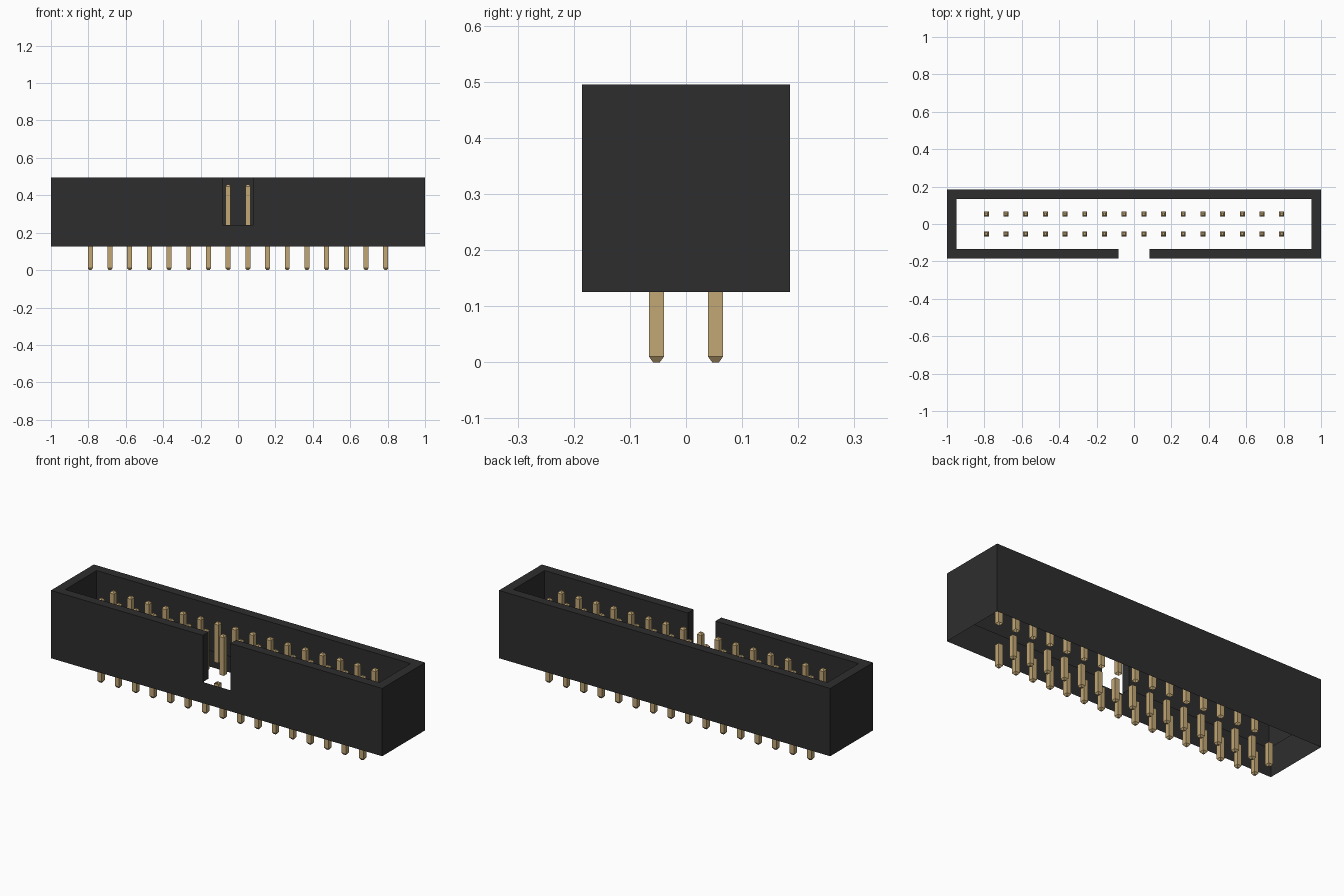
import bpy
import bmesh

OUT_X, OUT_Y = 1.0, 0.185      # outer half sizes
IN_X, IN_Y = 0.948, 0.135      # cavity half sizes
NOTCH = 0.083                  # half width of the key slot
BASE, FLOOR, TOP = 0.125, 0.24, 0.495
PIN, TIP, CHAMFER = 0.0132, 0.006, 0.01
PITCH, COLUMNS = 0.1053, 16

cube = bpy.data.objects.get("Cube")
if cube:
    bpy.data.objects.remove(cube, do_unlink=True)


def make_material(name, colour, roughness):
    mat = bpy.data.materials.new(name)
    mat.use_nodes = True
    mat.diffuse_color = colour
    bsdf = mat.node_tree.nodes["Principled BSDF"]
    bsdf.inputs["Base Color"].default_value = colour
    bsdf.inputs["Roughness"].default_value = roughness
    return mat


def rectangle(hx, hy, cx=0, cy=0):
    return [(cx - hx, cy - hy), (cx + hx, cy - hy), (cx + hx, cy + hy), (cx - hx, cy + hy)]


def loft(bm, layers, cap_top=False, cap_bottom=False):
    """Join counter-clockwise outlines, listed from top to bottom as (outline, z)."""
    rings = [[bm.verts.new((x, y, z)) for x, y in outline] for outline, z in layers]
    for upper, lower in zip(rings, rings[1:]):
        for i in range(len(upper)):
            j = (i + 1) % len(upper)
            bm.faces.new((upper[i], lower[i], lower[j], upper[j]))
    if cap_top:
        bm.faces.new(rings[0])
    if cap_bottom:
        bm.faces.new(rings[-1][::-1])


def finish(bm, name, mat):
    mesh = bpy.data.meshes.new(name)
    bm.to_mesh(mesh)
    bm.free()
    mesh.materials.append(mat)
    obj = bpy.data.objects.new(name, mesh)
    bpy.context.collection.objects.link(obj)


black = make_material("black plastic", (0.027, 0.027, 0.027, 1), 0.6)
gold = make_material("pale gold", (0.54, 0.39, 0.18, 1), 0.4)

# Housing: slotted wall around the cavity, above a plain skirt; both open below
half = [(NOTCH, -OUT_Y), (OUT_X, -OUT_Y), (OUT_X, OUT_Y)]
inner_half = [(IN_X, IN_Y), (IN_X, -IN_Y), (NOTCH, -IN_Y)]
mirror = lambda points: [(-x, y) for x, y in reversed(points)]
wall = half + mirror(half) + mirror(inner_half) + inner_half

bm = bmesh.new()
loft(bm, [(wall, TOP), (wall, FLOOR)], cap_top=True)
skirt = rectangle(OUT_X, OUT_Y)
loft(bm, [(skirt, FLOOR), (skirt, BASE)])
finish(bm, "housing", black)

# Contact pins: upper ends inside the cavity, lower ends under the housing
upper, lower = bmesh.new(), bmesh.new()
for column in range(COLUMNS):
    x = (column - (COLUMNS - 1) / 2) * PITCH
    for y in (-PITCH / 2, PITCH / 2):
        shaft, tip = rectangle(PIN, PIN, x, y), rectangle(TIP, TIP, x, y)
        pin_top = 0.458
        loft(upper, [(tip, pin_top), (shaft, pin_top - CHAMFER), (shaft, FLOOR)], cap_top=True)
        loft(lower, [(shaft, BASE), (shaft, CHAMFER), (tip, 0)], cap_bottom=True)
finish(upper, "upper_pins", gold)
finish(lower, "lower_pins", gold)
